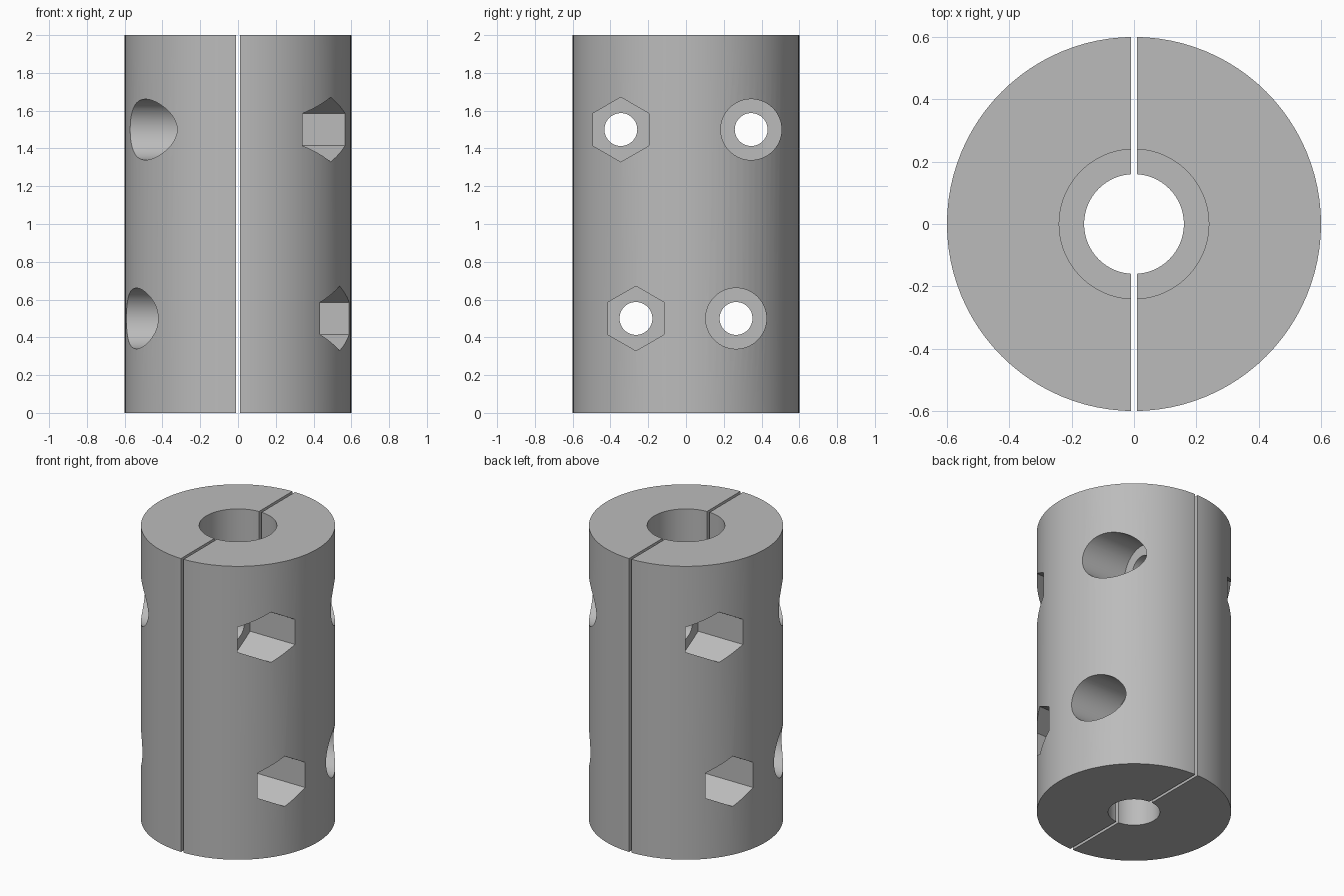
import bpy, bmesh, math
from mathutils import Matrix

if "Cube" in bpy.data.objects:
    bpy.data.objects.remove(bpy.data.objects["Cube"], do_unlink=True)

metal = bpy.data.materials.new("plain grey metal")
metal.use_nodes = True
grey = (0.5, 0.5, 0.5, 1)
metal.diffuse_color = grey
metal.node_tree.nodes["Principled BSDF"].inputs["Base Color"].default_value = grey


def add_object(name, bm):
    bmesh.ops.recalc_face_normals(bm, faces=bm.faces)
    mesh = bpy.data.meshes.new(name)
    bm.to_mesh(mesh)
    bm.free()
    mesh.materials.append(metal)
    obj = bpy.data.objects.new(name, mesh)
    bpy.context.collection.objects.link(obj)
    return obj


def x_prism(name, sides, radius, x0, x1, y, z):
    """Prism along x with one vertex pointing straight up."""
    bm = bmesh.new()
    bmesh.ops.create_cone(bm, cap_ends=True, segments=sides, radius1=radius,
                          radius2=radius, depth=x1 - x0)
    turn = Matrix.Rotation(math.pi / 2, 4, "Y")
    up = max(bm.verts, key=lambda v: (turn @ v.co).z).co
    spin = Matrix.Rotation(math.pi - math.atan2(up.y, up.x), 4, "Z")
    place = Matrix.Translation(((x0 + x1) / 2, y, z))
    bmesh.ops.transform(bm, matrix=place @ turn @ spin, verts=bm.verts)
    return add_object(name, bm)


# Stepped sleeve: wide bore above, narrow bore below
bm = bmesh.new()
profile = [(0.16, 0), (0.6, 0), (0.6, 2), (0.24, 2), (0.24, 1), (0.16, 1)]
verts = [bm.verts.new((r, 0, z)) for r, z in profile]
edges = [bm.edges.new((a, b)) for a, b in zip(verts, verts[1:] + verts[:1])]
bmesh.ops.spin(bm, geom=verts + edges, cent=(0, 0, 0), axis=(0, 0, 1),
               angle=math.tau, steps=96, use_duplicate=False)
bmesh.ops.remove_doubles(bm, verts=bm.verts, dist=0.0001)
half = add_object("left_clamp_half", bm)

# Cutter that leaves one half and its share of the slit
bm = bmesh.new()
bmesh.ops.create_cube(bm, size=3)
bmesh.ops.translate(bm, verts=bm.verts, vec=(-1.49, 0, 1))
cutters = [add_object("slit_cutter", bm)]

# Bolt holes, nut pockets and bolt head pockets
FLOOR = 0.23
for z, y in ((1.5, 0.345), (0.5, 0.265)):
    cutters += [
        x_prism("nut_pocket_cutter", 6, 0.171, FLOOR, 1, -y, z),
        x_prism("head_pocket_cutter", 64, 0.161, FLOOR, 1, y, z),
        x_prism("bolt_hole_cutter", 48, 0.087, -0.5, 0.8, -y, z),
        x_prism("bolt_hole_cutter", 48, 0.087, -0.5, 0.8, y, z),
    ]
for cutter in cutters:
    cutter.hide_render = True
    mod = half.modifiers.new(cutter.name, "BOOLEAN")
    mod.operation = "DIFFERENCE"
    mod.solver = "EXACT"
    mod.object = cutter

# Bake the cuts and drop the cutters
bpy.context.view_layer.update()
baked = bpy.data.meshes.new_from_object(
    half.evaluated_get(bpy.context.evaluated_depsgraph_get()))
half.modifiers.clear()
half.data = baked
for cutter in cutters:
    bpy.data.objects.remove(cutter, do_unlink=True)

# Matching half, turned half a revolution
other = bpy.data.objects.new("right_clamp_half", baked.copy())
other.data.transform(Matrix.Rotation(math.pi, 4, "Z"))
bpy.context.collection.objects.link(other)

for obj in (half, other):
    bpy.ops.object.select_all(action="DESELECT")
    obj.select_set(True)
    bpy.context.view_layer.objects.active = obj
    bpy.ops.object.shade_smooth_by_angle(angle=math.radians(25))
